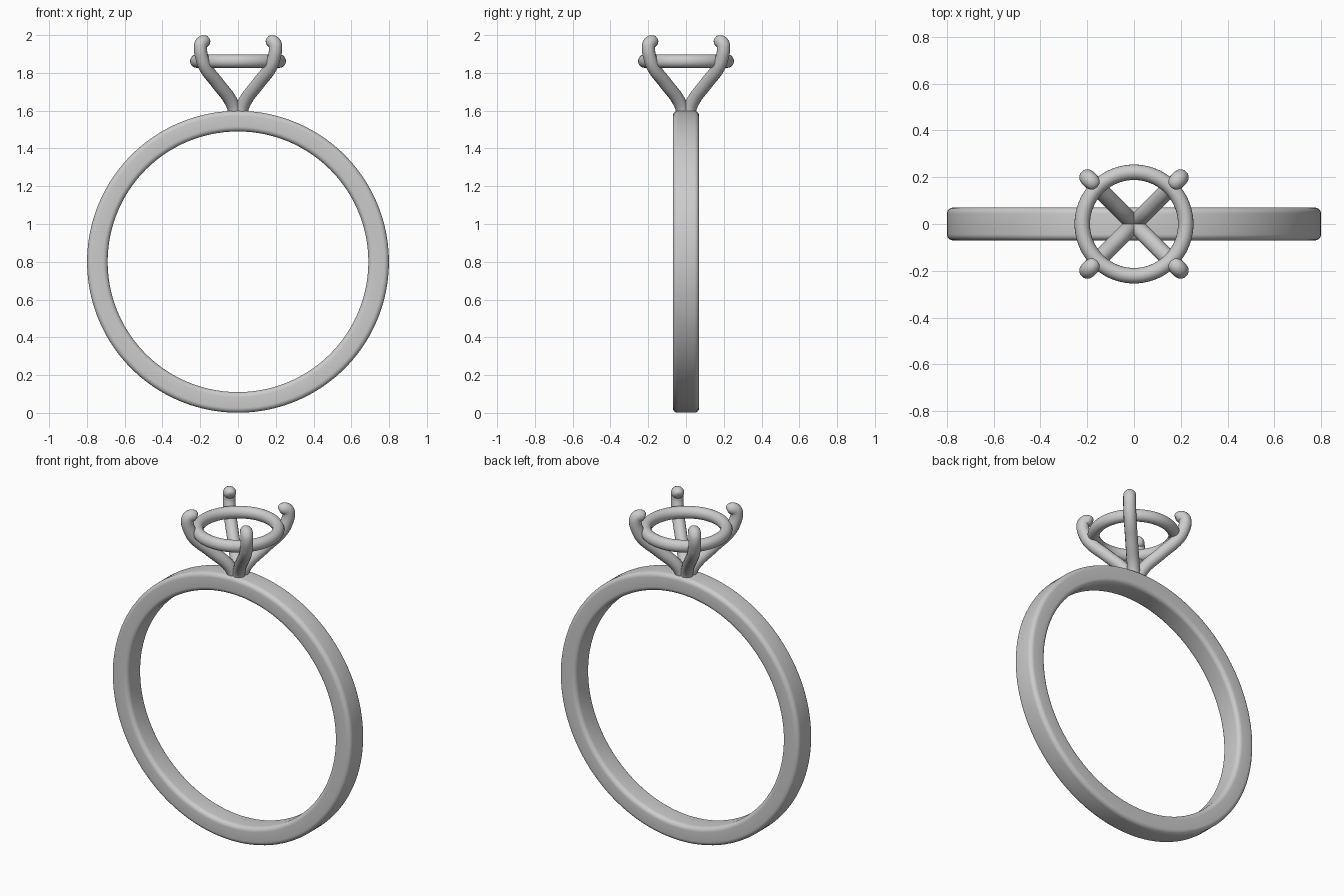
import bpy, bmesh, math
from mathutils import Vector, Matrix

if "Cube" in bpy.data.objects:
    bpy.data.objects.remove(bpy.data.objects["Cube"])

CENTRE_Z = 0.8


def revolve(name, profile, axis, centre, steps):
    """Sweep a closed profile of points round an axis into a smooth ring."""
    bm = bmesh.new()
    verts = [bm.verts.new(Vector(p) + centre) for p in profile]
    edges = [bm.edges.new((verts[i], verts[(i + 1) % len(verts)])) for i in range(len(verts))]
    bmesh.ops.spin(bm, geom=verts + edges, cent=centre, axis=axis,
                   angle=math.tau, steps=steps, use_merge=True)
    bmesh.ops.remove_doubles(bm, verts=bm.verts, dist=1e-5)
    bmesh.ops.recalc_face_normals(bm, faces=bm.faces)
    for f in bm.faces:
        f.smooth = True
    mesh = bpy.data.meshes.new(name)
    bm.to_mesh(mesh)
    bm.free()
    obj = bpy.data.objects.new(name, mesh)
    bpy.context.collection.objects.link(obj)
    return obj


# Band: rounded rectangle section, 0.69 to 0.798 radius, 0.14 wide
r_in, r_out, half_w, corner = 0.69, 0.799, 0.07, 0.026
section = []
for sx, sy, start in ((1, 1, 0), (-1, 1, 90), (-1, -1, 180), (1, -1, 270)):
    cx = (r_out - corner) if sx > 0 else (r_in + corner)
    cy = sy * (half_w - corner)
    for k in range(7):
        a = math.radians(start + 15 * k)
        section.append((cx + corner * math.cos(a), cy + corner * math.sin(a), 0))
revolve("band", section, (0, 1, 0), Vector((0, 0, CENTRE_Z)), 160)

# Stone seat: thin round wire ring
wire = [(0.221 + 0.033 * math.cos(a), 0, 0.035 * math.sin(a))
        for a in (math.tau * k / 20 for k in range(20))]
revolve("seat_ring", wire, (0, 0, 1), Vector((0, 0, 1.862)), 80)

# Prongs: (distance along x and y, height, radius factor), tip curls inward
PATH = [(0.012, 1.57, 1), (0.03, 1.635, 1), (0.108, 1.745, 1), (0.172, 1.83, 1),
        (0.192, 1.885, 1), (0.199, 1.93, 1), (0.195, 1.955, 1), (0.183, 1.965, 1),
        (0.172, 1.962, 0.92), (0.165, 1.958, 0.7), (0.162, 1.956, 0.35)]


def prong(name, sx, sy):
    cu = bpy.data.curves.new(name, 'CURVE')
    cu.dimensions = '3D'
    cu.bevel_depth = 0.035
    cu.bevel_resolution = 5
    cu.resolution_u = 6
    cu.use_fill_caps = True
    sp = cu.splines.new('BEZIER')
    sp.bezier_points.add(len(PATH) - 1)
    for bp, (d, z, r) in zip(sp.bezier_points, PATH):
        bp.co = (sx * d, sy * d, z)
        bp.radius = r
        bp.handle_left_type = bp.handle_right_type = 'AUTO'
    obj = bpy.data.objects.new(name, cu)
    bpy.context.collection.objects.link(obj)
    bpy.ops.object.select_all(action='DESELECT')
    obj.select_set(True)
    bpy.context.view_layer.objects.active = obj
    bpy.ops.object.convert(target='MESH')
    bpy.ops.object.shade_smooth_by_angle(angle=math.radians(50))


for side, sx in (("left", -1), ("right", 1)):
    for end, sy in (("front", -1), ("back", 1)):
        prong(f"{end}_{side}_prong", sx, sy)
